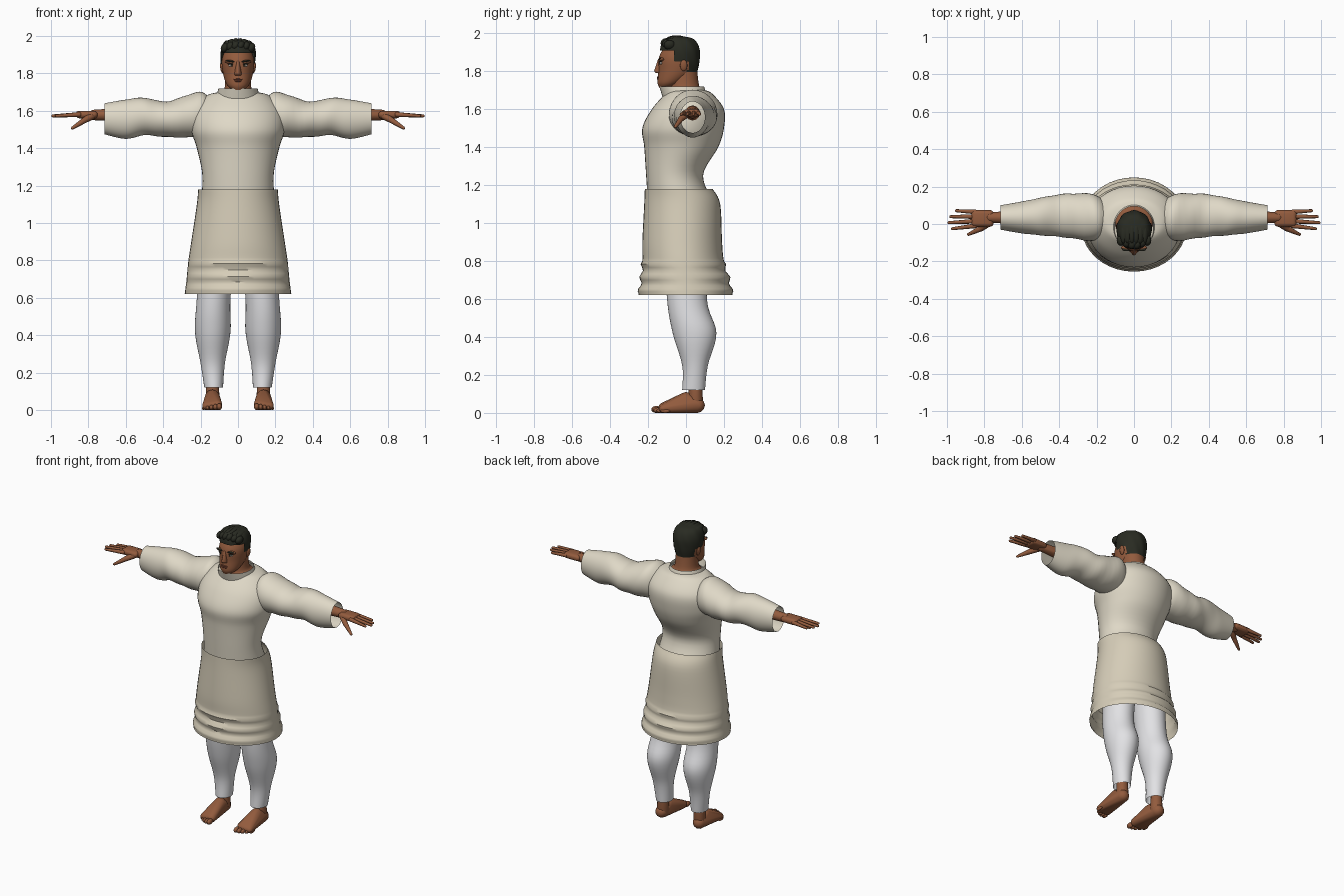
import bpy, bmesh, math
from mathutils import Matrix, Vector

old = bpy.data.objects.get("Cube")
if old:
    bpy.data.objects.remove(old)


def material(name, *rgb):
    m = bpy.data.materials.new(name)
    m.use_nodes = True
    m.diffuse_color = (*rgb, 1)
    bsdf = m.node_tree.nodes["Principled BSDF"]
    bsdf.inputs["Base Color"].default_value = (*rgb, 1)
    bsdf.inputs["Roughness"].default_value = 0.8
    return m


CREAM = material("cream cloth", .74, .69, .57)
OAT = material("oat cloth", .67, .61, .48)
WHITE = material("white cloth", .76, .76, .78)
SKIN = material("brown skin", .29, .105, .047)
LIP = material("lip brown", .2, .06, .035)
HAIR = material("black hair", .022, .024, .016)
EYE = material("eye white", .6, .56, .5)


def finish(name, bm, mat, mirror, angle):
    """Turn a bmesh into a smooth shaded object, optionally mirrored left to right."""
    bmesh.ops.recalc_face_normals(bm, faces=bm.faces)
    mesh = bpy.data.meshes.new(name)
    bm.to_mesh(mesh)
    bm.free()
    mesh.materials.append(mat)
    mesh.shade_smooth()
    mesh.set_sharp_from_angle(angle=math.radians(angle))
    ob = bpy.data.objects.new(name, mesh)
    bpy.context.collection.objects.link(ob)
    if mirror:
        ob.modifiers.new("mirror", "MIRROR").use_mirror_merge = False


def smooth_rows(rows, steps=6):
    """Run a spline through the section rows."""
    rows = [Vector(row) for row in rows]
    result = []
    for i, (b, c) in enumerate(zip(rows, rows[1:])):
        before, after = rows[max(i - 1, 0)], rows[min(i + 2, len(rows) - 1)]
        leave, arrive = (c - before) / 2, (after - b) / 2
        for k in range(steps):
            t = k / steps
            ease = t * t * (3 - 2 * t)
            result.append(b.lerp(c, ease) + leave * t * (1 - t) ** 2
                          - arrive * t * t * (1 - t))
    return result + [rows[-1]]


def loft(name, rows, mat, axis="z", caps=False, mirror=False, sides=40,
         wobble=None, keep=None):
    """Skin rounded sections; row = position, low and high limits across and along."""
    bm = bmesh.new()
    rings = []
    for p, u_low, u_high, v_low, v_high in smooth_rows(rows):
        ring = []
        for k in range(sides):
            a = math.tau * k / sides
            grow = 1 + (wobble(p, a) if wobble else 0)
            u = (u_low + u_high + grow * (u_high - u_low) * math.cos(a)) / 2
            v = (v_low + v_high + grow * (v_high - v_low) * math.sin(a)) / 2
            ring.append(bm.verts.new((p, u, v) if axis == "x" else (u, v, p)))
        rings.append(ring)
    for lower, upper in zip(rings, rings[1:]):
        for k in range(sides):
            bm.faces.new((lower[k - 1], lower[k], upper[k], upper[k - 1]))
    if caps:
        bm.faces.new(rings[0])
        bm.faces.new(rings[-1])
    if keep:
        gone = [f for f in bm.faces if not keep(f.calc_center_median())]
        bmesh.ops.delete(bm, geom=gone, context="FACES")
    finish(name, bm, mat, mirror, 45)


def even(*rows):
    """Sections centred on x = 0: height, half width, front and back limits."""
    return [(z, -half, half, front, back) for z, half, front, back in rows]


def blob(name, centre, radii, mat, mirror=False, tilt=0):
    bm = bmesh.new()
    place = (Matrix.Translation(centre) @ Matrix.Rotation(tilt, 4, "Y")
             @ Matrix.Diagonal((*radii, 1)))
    bmesh.ops.create_uvsphere(bm, u_segments=16, v_segments=10, radius=1, matrix=place)
    finish(name, bm, mat, mirror, 80)


def unit_ball():
    bm = bmesh.new()
    bmesh.ops.create_icosphere(bm, subdivisions=2, radius=1)
    points = [v.co.copy() for v in bm.verts]
    bm.free()
    return points


BALL = unit_ball()


def hull(name, balls, mat=SKIN, mirror=True):
    """Stretch a skin over balls given as x, y, z, radius."""
    bm = bmesh.new()
    for x, y, z, radius in balls:
        for point in BALL:
            bm.verts.new(Vector((x, y, z)) + point * radius)
    bmesh.ops.convex_hull(bm, input=bm.verts)
    loose = [v for v in bm.verts if not v.link_faces]
    bmesh.ops.delete(bm, geom=loose, context="VERTS")
    finish(name, bm, mat, mirror, 80)


# Tunic body and collar
loft("tunic_body", even((1.1, .2, -.2, .15), (1.25, .19, -.21, .09),
                        (1.4, .22, -.22, .17), (1.5, .25, -.23, .2),
                        (1.6, .24, -.18, .2), (1.68, .17, -.11, .14),
                        (1.7, .1, -.09, .1)), CREAM)
loft("collar", even((1.65, .12, -.12, .12), (1.72, .105, -.14, .095)), CREAM)


# Wrapped skirt with ripples near the hem
def hem_ripple(z, angle):
    return .035 * abs(math.sin(angle)) * math.sin(90 * z) if .64 < z < .8 else 0


loft("skirt", even((1.18, .213, -.217, .14), (1.1, .22, -.22, .18), (.9, .25, -.23, .19),
                   (.8, .265, -.23, .2), (.7, .275, -.24, .23),
                   (.62, .285, -.25, .245)), OAT, wobble=hem_ripple)


# Sleeves with soft folds, open at the cuffs
def sleeve_fold(x, angle):
    return .018 * math.sin(55 * x + 2 * angle) * max(0, math.sin(5 * x))


loft("sleeves", [(.16, -.06, .12, 1.49, 1.68), (.22, -.09, .16, 1.46, 1.7),
                 (.38, -.07, .16, 1.46, 1.65), (.5, -.06, .14, 1.47, 1.67),
                 (.6, -.05, .12, 1.45, 1.66), (.715, -.03, .1, 1.475, 1.64)],
     CREAM, axis="x", mirror=True, wobble=sleeve_fold)

# Trouser legs
loft("trouser_legs", [(.12, .08, .18, -.02, .1), (.25, .07, .2, -.02, .115),
                      (.42, .04, .23, -.07, .16), (.6, .04, .22, -.1, .11),
                      (.95, .01, .2, -.12, .12)], WHITE, mirror=True)

# Bare feet
hull("ankles", [(.136, .05, .05, .04), (.136, .05, .2, .032)])
hull("feet", [(.14, .06, .04, .04), (.136, 0, .07, .04),
              (.11, -.12, .027, .027), (.17, -.12, .022, .022)])
for i in range(5):
    size = .018 - .002 * i
    blob("toes", (.1 + .021 * i, -.157 + .003 * i * i, size),
         (size * .8, .026, size), SKIN, mirror=True)

# Forearms, palms, fingers and thumbs
hull("forearms", [(.55, .035, 1.58, .04), (.77, .035, 1.578, .028)])
hull("palms", [(x, y, 1.58, .02) for x in (.77, .85) for y in (.005, .055)])
for i, tip in enumerate((.97, .99, .98, .95)):
    root, spread = .025 * i - .01, .032 * i - .025
    hull("fingers", [(.85, root, 1.58, .013), (tip, spread, 1.573, .008)])
hull("thumb_bases", [(.77, .01, 1.578, .02), (.82, -.025, 1.55, .016)])
hull("thumb_tips", [(.82, -.025, 1.55, .016), (.885, -.056, 1.508, .008)])

# Neck and head
loft("neck", even((1.64, .11, -.1, .115), (1.69, .098, -.095, .095),
                  (1.72, .072, -.085, .07), (1.84, .066, -.075, .055)), SKIN)
loft("head", even((1.712, .03, -.14, -.08), (1.74, .06, -.15, -.02),
                  (1.8, .08, -.145, .05), (1.88, .085, -.14, .06),
                  (1.96, .05, -.09, .01)), SKIN, caps=True)
hull("nose", [(0, -.156, 1.802, .012), (0, -.14, 1.86, .008),
              (-.012, -.146, 1.797, .008), (.012, -.146, 1.797, .008)], mirror=False)
blob("brow_ridges", (.036, -.127, 1.862), (.034, .014, .01), SKIN, mirror=True)
blob("ears", (.086, -.012, 1.83), (.009, .019, .03), SKIN, mirror=True, tilt=.15)
blob("eyes", (.035, -.13, 1.842), (.017, .009, .007), EYE, mirror=True)
blob("irises", (.034, -.137, 1.842), (.006, .004, .006), HAIR, mirror=True)
blob("eyelids", (.035, -.133, 1.85), (.019, .009, .003), HAIR, mirror=True)
blob("eyebrows", (.039, -.136, 1.865), (.027, .009, .005), HAIR, mirror=True, tilt=-.12)
blob("upper_lip", (0, -.147, 1.768), (.025, .007, .004), LIP)
blob("lower_lip", (0, -.147, 1.759), (.02, .007, .005), LIP)


# Hair cap trimmed along the hairline, with swept locks on top
def above_hairline(point):
    if point.y < -.06:
        return point.z > 1.905
    return point.z > (1.85 if point.y < .01 else 1.8)


def curls(z, angle):
    return .02 * math.sin(9 * angle + 40 * z)


loft("hair_cap", even((1.79, .07, -.1, .06), (1.85, .09, -.13, .07),
                      (1.92, .093, -.135, .07), (1.97, .07, -.11, .04),
                      (1.985, .01, -.05, -.03)), HAIR, caps=True,
     wobble=curls, keep=above_hairline)
for i in range(6):
    x = .028 * i - .07
    rise = .012 * math.cos(22 * x)
    blob("front_locks", (x, abs(x) * .3 - .108, 1.937 + rise),
         (.021, .03, .027), HAIR, tilt=.5)
    blob("crown_locks", (x * .8, -.05, 1.958 + rise), (.019, .055, .019), HAIR, tilt=.4)
